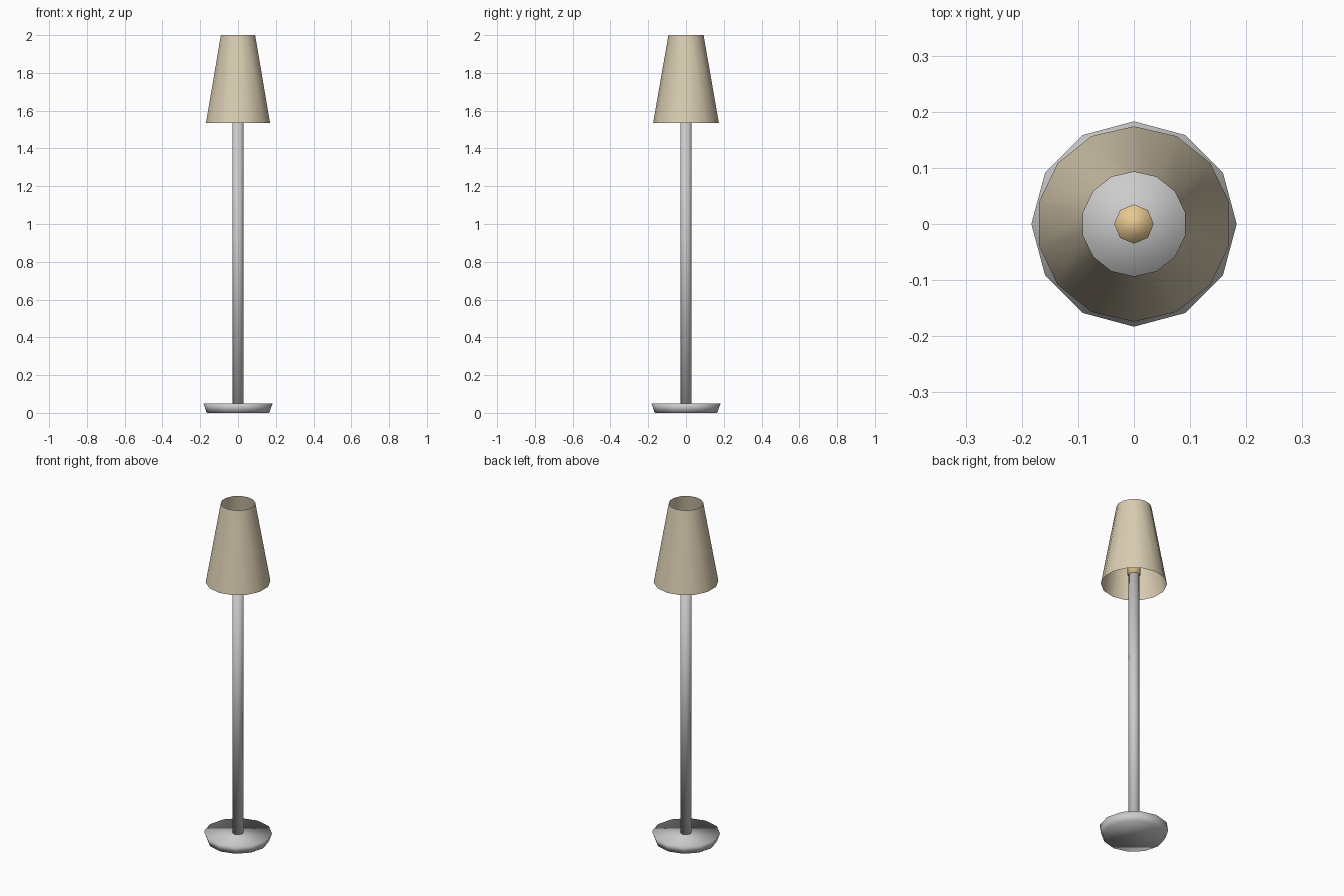
import bpy, math

if "Cube" in bpy.data.objects:
    bpy.data.objects.remove(bpy.data.objects["Cube"])


def paint(obj, name, colour):
    mat = bpy.data.materials.new(name)
    mat.diffuse_color = (*colour, 1)
    mat.use_nodes = True
    mat.node_tree.nodes["Principled BSDF"].inputs["Base Color"].default_value = mat.diffuse_color
    obj.data.materials.append(mat)


def frustum(name, sides, r_low, r_high, z_low, z_high, turn=0, caps='NGON'):
    bpy.ops.mesh.primitive_cone_add(
        vertices=sides, radius1=r_low, radius2=r_high, depth=z_high - z_low,
        end_fill_type=caps, location=(0, 0, (z_low + z_high) / 2),
        rotation=(0, 0, turn))
    obj = bpy.context.object
    obj.name = name
    bpy.ops.object.shade_smooth()
    return obj


# Twelve-sided foot, flaring upward and softly shaded over its edges
frustum("base", 12, 0.165, 0.183, 0, 0.05)

# Slim upright
frustum("pole", 8, 0.03, 0.03, 0.05, 1.6)

# Bulb holder on top of the pole, hidden inside the shade
bulb = frustum("bulb", 8, 0.035, 0.035, 1.59, 1.71)
paint(bulb, "warm_bulb", (0.8, 0.58, 0.28))

# Open fourteen-sided shade
shade = frustum("lamp_shade", 14, 0.174, 0.093, 1.535, 2.0, caps='NOTHING')
paint(shade, "tan_fabric", (0.7, 0.61, 0.44))
